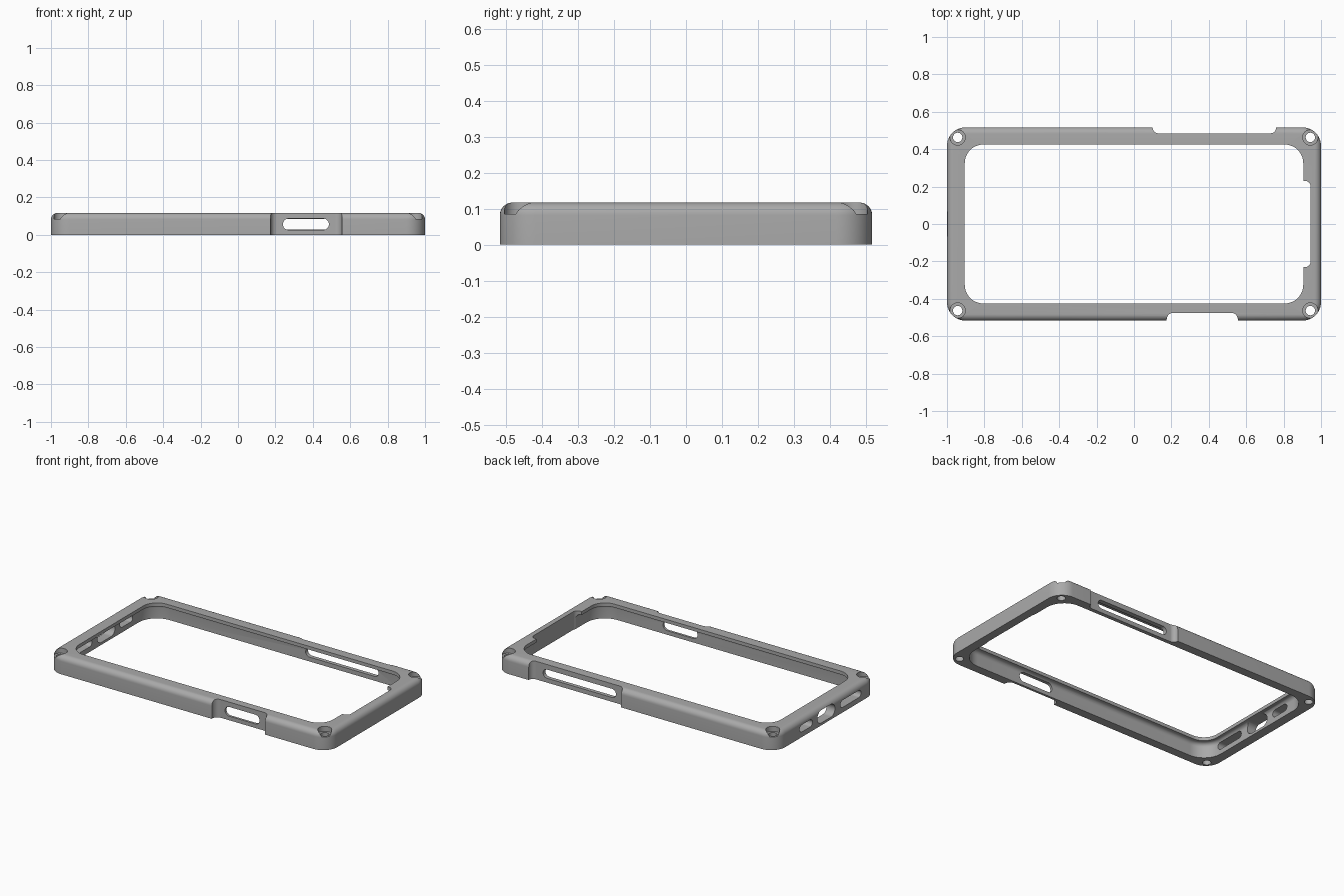
import bpy, bmesh, math
from mathutils import Matrix

if "Cube" in bpy.data.objects:
    bpy.data.objects.remove(bpy.data.objects["Cube"])

HX, HY, HEIGHT, FILLET = 1.0, 0.517, 0.117, 0.035

grey = bpy.data.materials.new("satin grey")
grey.use_nodes = True
grey.diffuse_color = (0.4, 0.4, 0.4, 1)
grey.node_tree.nodes["Principled BSDF"].inputs["Base Color"].default_value = (0.4, 0.4, 0.4, 1)


def rounded_rect(hx, hy, r, steps=12):
    """Outline of a rectangle with rounded corners, counter-clockwise."""
    points = []
    for k, (sx, sy) in enumerate([(1, 1), (-1, 1), (-1, -1), (1, -1)]):
        for i in range(steps + 1):
            a = math.pi / 2 * (k + i / steps)
            points.append((sx * (hx - r) + r * math.cos(a), sy * (hy - r) + r * math.sin(a)))
    return points


def loft(name, rings, closed, matrix=Matrix()):
    """Skin a stack of (half x, half y, radius, z) rounded rectangles."""
    bm = bmesh.new()
    loops = [[bm.verts.new((x, y, z)) for x, y in rounded_rect(hx, hy, r)]
             for hx, hy, r, z in rings]
    pairs = list(zip(loops, loops[1:]))
    if closed:
        pairs.append((loops[-1], loops[0]))
    else:
        bm.faces.new(loops[0][::-1])
        bm.faces.new(loops[-1])
    for low, high in pairs:
        n = len(low)
        for i in range(n):
            j = (i + 1) % n
            bm.faces.new((low[i], low[j], high[j], high[i]))
    bmesh.ops.remove_doubles(bm, verts=bm.verts, dist=1e-5)
    bmesh.ops.recalc_face_normals(bm, faces=bm.faces)
    bm.transform(matrix)
    mesh = bpy.data.meshes.new(name)
    bm.to_mesh(mesh)
    bm.free()
    mesh.materials.append(grey)
    obj = bpy.data.objects.new(name, mesh)
    bpy.context.collection.objects.link(obj)
    return obj


cutters = []


def cut(name, centre, hx, hy, r, depth, axis="Z"):
    """Rounded prism cutter running along the given axis."""
    turn = {"Z": Matrix(),
            "Y": Matrix.Rotation(math.pi / 2, 4, "X"),
            "X": Matrix.Rotation(math.pi / 2, 4, "Z") @ Matrix.Rotation(math.pi / 2, 4, "X")}[axis]
    rings = [(hx, hy, r, -depth), (hx, hy, r, depth)]
    obj = loft(name, rings, False, Matrix.Translation(centre) @ turn)
    obj.hide_render = True
    cutters.append(obj)


# Frame: outer wall, rounded top edge, overhanging lip, hollow underside
rings = [(HX, HY, 0.1, 0)]
for i in range(9):
    a = math.pi / 2 * i / 8
    d = FILLET * (1 - math.cos(a))
    rings.append((HX - d, HY - d, 0.1 - d, HEIGHT - FILLET + FILLET * math.sin(a)))
rings += [(0.905, 0.425, 0.1, HEIGHT), (0.905, 0.425, 0.1, 0.095)]
for i in range(7):
    a = math.pi / 2 * i / 6
    d = 0.025 * (1 - math.sin(a))
    rings.append((0.94 - d, 0.46 - d, 0.13 - d, 0.07 + 0.025 * math.cos(a)))
rings.append((0.94, 0.46, 0.13, 0))
frame = loft("bumper_frame", rings, True)

# Thinned grips on the long sides and the notch in the end lip
cut("front_recess", (0.365, -0.575, 0.05), 0.19, 0.1, 0.035, 0.2)
cut("back_recess", (0.43, 0.585, 0.05), 0.33, 0.1, 0.03, 0.2)
cut("lip_notch", (0.845, 0, 0.1), 0.1, 0.23, 0.03, 0.1)

# Button slots
cut("front_slot", (0.363, -0.48, 0.056), 0.123, 0.03, 0.0299, 0.1, "Y")
cut("back_slot", (0.42, 0.48, 0.056), 0.26, 0.028, 0.0279, 0.1, "Y")

# End ports
for name, y, half, tall in [("side_port_a", 0.205, 0.065, 0.023),
                            ("main_port", 0, 0.09, 0.04),
                            ("side_port_b", -0.25, 0.105, 0.023)]:
    cut(name, (-0.96, y, 0.056), half, tall, tall - 0.0001, 0.08, "X")

# Corner screw holes with countersunk seats
for sx in (-1, 1):
    for sy in (-1, 1):
        x, y = sx * 0.943, sy * 0.463
        cut("screw_hole", (x, y, 0.05), 0.025, 0.025, 0.0249, 0.2)
        cut("screw_seat", (x, y, 0.185), 0.041, 0.041, 0.0409, 0.1)

bpy.ops.object.select_all(action="DESELECT")
frame.select_set(True)
bpy.context.view_layer.objects.active = frame
for cutter in cutters:
    mod = frame.modifiers.new(cutter.name, "BOOLEAN")
    mod.operation = "DIFFERENCE"
    mod.solver = "EXACT"
    mod.object = cutter
    bpy.ops.object.modifier_apply(modifier=mod.name)
for cutter in cutters:
    bpy.data.objects.remove(cutter)
bpy.ops.object.shade_smooth_by_angle(angle=math.radians(30))
